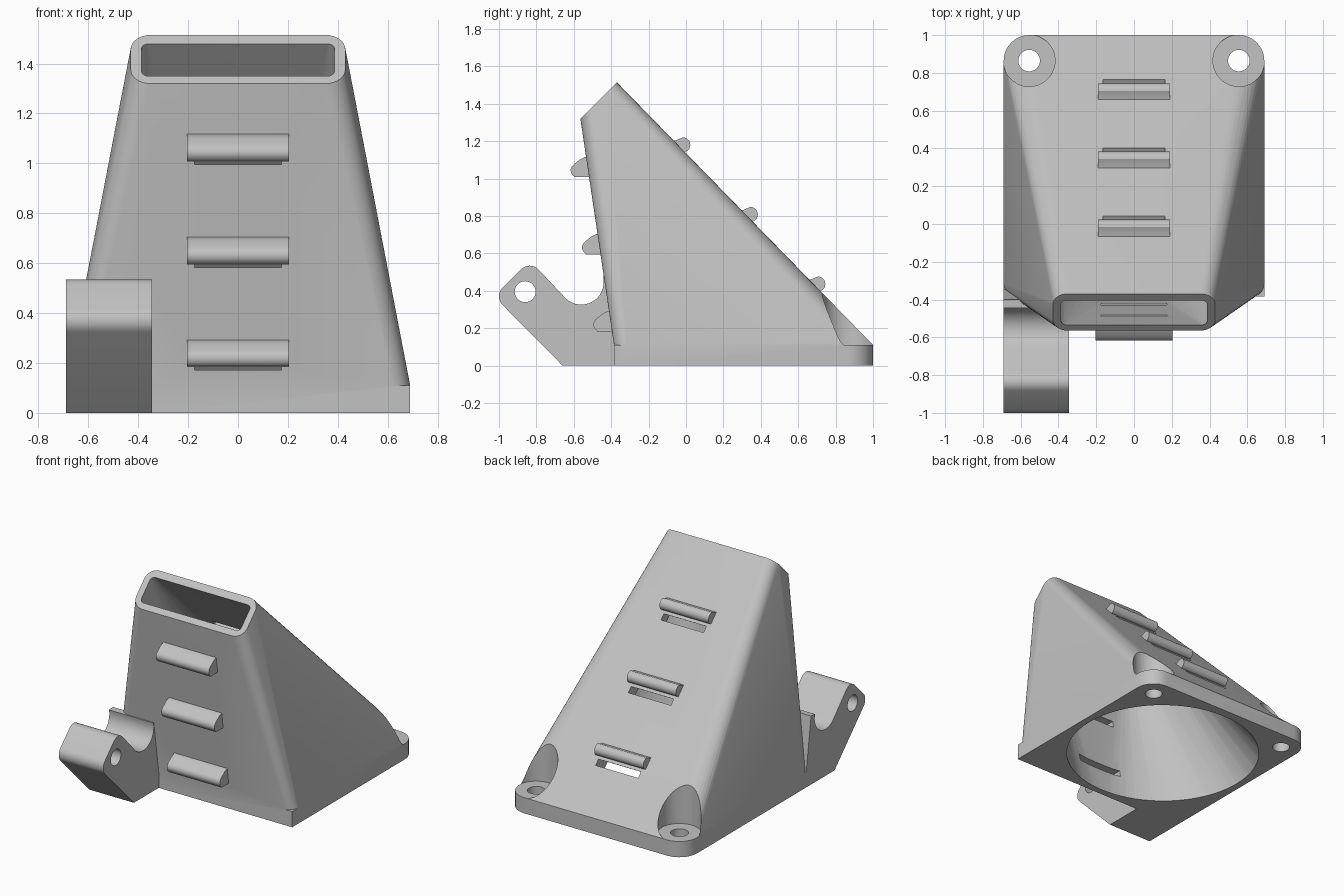
import bpy, bmesh
from math import cos, sin, pi, radians
from mathutils import Vector

if "Cube" in bpy.data.objects:
    bpy.data.objects.remove(bpy.data.objects["Cube"], do_unlink=True)

grey = bpy.data.materials.new("light_grey")
grey.use_nodes = True
grey.diffuse_color = (0.54, 0.54, 0.54, 1)
grey.node_tree.nodes["Principled BSDF"].inputs["Base Color"].default_value = grey.diffuse_color


def finish(name, bm):
    bmesh.ops.recalc_face_normals(bm, faces=bm.faces)
    mesh = bpy.data.meshes.new(name)
    bm.to_mesh(mesh)
    bm.free()
    mesh.materials.append(grey)
    obj = bpy.data.objects.new(name, mesh)
    bpy.context.collection.objects.link(obj)
    return obj


def hull(name, points):
    bm = bmesh.new()
    for p in points:
        bm.verts.new(p)
    res = bmesh.ops.convex_hull(bm, input=bm.verts)
    loose = [v for v in bm.verts if not v.link_faces]
    bmesh.ops.delete(bm, geom=loose, context="VERTS")
    bmesh.ops.dissolve_limit(bm, angle_limit=0.002, verts=bm.verts, edges=bm.edges)
    return finish(name, bm)


def prism(name, profile, x0, x1):
    """Extrude a (y, z) outline along x."""
    bm = bmesh.new()
    face = bm.faces.new([bm.verts.new((x0, y, z)) for y, z in profile])
    ext = bmesh.ops.extrude_face_region(bm, geom=[face])
    verts = [g for g in ext["geom"] if isinstance(g, bmesh.types.BMVert)]
    bmesh.ops.translate(bm, verts=verts, vec=(x1 - x0, 0, 0))
    return finish(name, bm)


def arc(cx, cy, r, a0, a1, n=8):
    return [(cx + r * cos(radians(a0 + (a1 - a0) * i / n)),
             cy + r * sin(radians(a0 + (a1 - a0) * i / n))) for i in range(n + 1)]


def rounded(hx, v0, v1, r0, r1):
    """Rounded rectangle, radius r0 on the low side and r1 on the high side."""
    pts = []
    for sx, v, r, a in ((1, v1, r1, 0), (-1, v1, r1, 90), (-1, v0, r0, 180), (1, v0, r0, 270)):
        cv = v - r if v == v1 else v + r
        pts += arc(sx * (hx - r), cv, r, a, a + 90) if r else [(sx * hx, v)]
    return pts


def circle(cx, cy, r, n=64):
    return arc(cx, cy, r, 0, 360, n)[:-1]


def at_height(pts, z):
    return [(x, y, z) for x, y in pts]


def on_outlet(pts, lift=0.0):
    """Place a flat outline on the tilted outlet plane."""
    centre = Vector((0, -0.467, 1.417))
    up, out = Vector((0, 1, 1)).normalized(), Vector((0, -1, 1)).normalized()
    return [centre + Vector((x, 0, 0)) + up * v + out * lift for x, v in pts]


def cylinder(name, cx, cy, r, z0, z1):
    c = circle(cx, cy, r, 48)
    return hull(name, at_height(c, z0) + at_height(c, z1))


def boolean(obj, other, op="DIFFERENCE", remove=True):
    mod = obj.modifiers.new("bool", "BOOLEAN")
    mod.operation, mod.solver, mod.object = op, "EXACT", other
    bpy.context.view_layer.objects.active = obj
    bpy.ops.object.modifier_apply(modifier=mod.name)
    if remove:
        bpy.data.objects.remove(other, do_unlink=True)


HALF, FRONT, BACK, PLATE = 0.69, -0.385, 1.0, 0.11

# Tapered outer shell, with vertical pockets above the screw holes
housing = hull("duct_housing",
               at_height(rounded(HALF, FRONT, BACK, 0.07, 0.135), PLATE)
               + on_outlet(rounded(0.43, -0.138, 0.138, 0.08, 0.08)))
for sx in (-1, 1):
    boolean(housing, cylinder("pocket", sx * 0.555, 0.865, 0.137, PLATE - 0.02, 0.8))

# Mounting plate
outline = rounded(HALF, FRONT, BACK, 0, 0.135)
boolean(housing, hull("plate", at_height(outline, 0) + at_height(outline, PLATE)), "UNION")

# Side bracket with a rounded end and a scooped top
profile = [(-0.33, 0), (-0.66, 0)]
profile += arc(-0.935, 0.37, 0.065, 225, 135)
profile += arc(-0.836, 0.469, 0.065, 135, 45)
profile += arc(-0.56, 0.446, 0.12, 225, 375, 16)
profile += [(-0.40, 0.48)]
boolean(housing, prism("bracket", profile, -HALF, -0.345), "UNION")
boolean(housing, prism("bracket_hole", circle(-0.86, 0.395, 0.056, 32), -0.8, -0.25))

# Screw holes and the round-to-rectangular air passage
for sx in (-1, 1):
    boolean(housing, cylinder("screw_hole", sx * 0.555, 0.865, 0.057, -0.1, 0.3))
passage = hull("air_passage",
               at_height(circle(0, 0.31, 0.645), -0.02)
               + on_outlet(rounded(0.385, -0.088, 0.088, 0.025, 0.025), 0.01))
boolean(housing, passage, remove=False)

parts = [housing]
for i in range(3):
    # Front vent: hood with flat underside over a slot
    y, z = -0.617 + 0.061 * i, 1.007 - 0.412 * i
    hood = prism(f"front_hood_{i + 1}",
                 [(y + 0.13, z), (y + 0.02, z)] + arc(y + 0.038, z + 0.037, 0.038, 240, 130)
                 + [(y + 0.05, z + 0.095), (y + 0.082, z + 0.11), (y + 0.13, z + 0.112)], -0.205, 0.205)
    slot = prism("slot", [(y + 0.05, z - 0.012), (y + 0.3, z - 0.012),
                          (y + 0.3, z + 0.035), (y + 0.05, z + 0.035)], -0.175, 0.175)
    boolean(housing, slot, remove=False)
    boolean(hood, slot)
    boolean(hood, passage, remove=False)
    parts.append(hood)

    # Rear vent: rounded hood over a slot slanting down and inward
    y, z = -0.017 + 0.361 * i, 1.18 - 0.372 * i
    hood = prism(f"rear_hood_{i + 1}",
                 arc(y, z, 0.04, -90, 90, 12) + arc(y - 0.035, z - 0.015, 0.04, 90, 270, 12), -0.19, 0.19)
    slot = prism("slot", [(y + 0.07, z - 0.03), (y - 0.19, z - 0.18),
                          (y - 0.19, z - 0.23), (y + 0.07, z - 0.08)], -0.165, 0.165)
    boolean(housing, slot, remove=False)
    boolean(hood, slot)
    boolean(hood, passage, remove=False)
    parts.append(hood)
bpy.data.objects.remove(passage, do_unlink=True)

# Smooth the curved areas, keep the edges sharp
bpy.ops.object.select_all(action="DESELECT")
for part in parts:
    part.select_set(True)
bpy.context.view_layer.objects.active = housing
bpy.ops.object.shade_smooth_by_angle(angle=radians(30))
